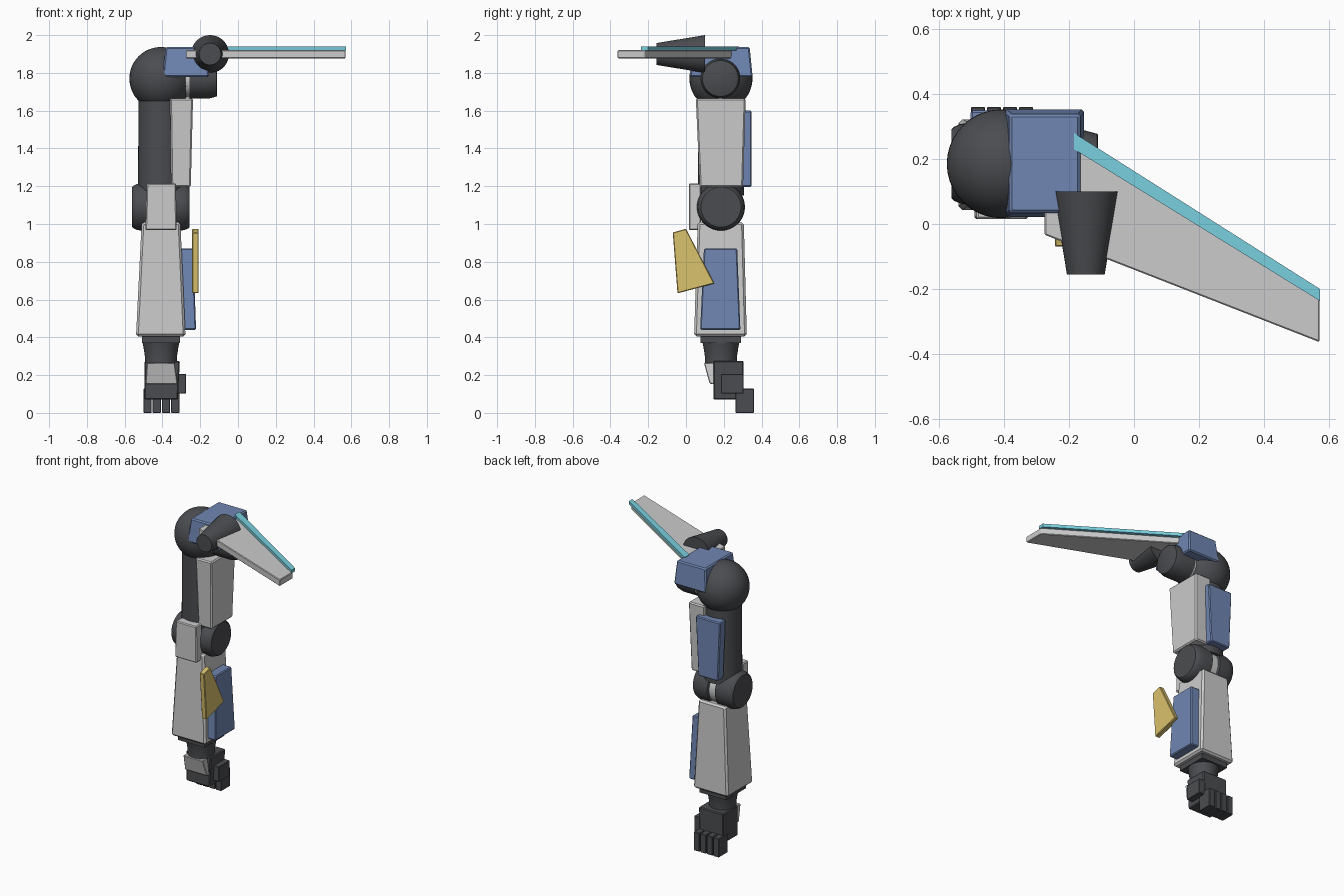
import bpy, bmesh, math
from mathutils import Matrix, Vector

if "Cube" in bpy.data.objects:
    bpy.data.objects.remove(bpy.data.objects["Cube"])


def mat(name, col):
    m = bpy.data.materials.new(name)
    m.diffuse_color = (*col, 1)
    m.use_nodes = True
    m.node_tree.nodes["Principled BSDF"].inputs["Base Color"].default_value = m.diffuse_color
    return m


WHITE = mat("light_grey", (0.65, 0.65, 0.67))
DARK = mat("dark_grey", (0.07, 0.073, 0.08))
BLUE = mat("blue", (0.16, 0.24, 0.45))
YELLOW = mat("yellow", (0.70, 0.54, 0.15))
CYAN = mat("cyan", (0.19, 0.63, 0.74))


def finish(name, bm, m, bevel=0.0, smooth=False, segments=1):
    bmesh.ops.recalc_face_normals(bm, faces=bm.faces)
    me = bpy.data.meshes.new(name)
    bm.to_mesh(me)
    bm.free()
    me.materials.append(m)
    ob = bpy.data.objects.new(name, me)
    bpy.context.collection.objects.link(ob)
    if bevel:
        b = ob.modifiers.new("bevel", 'BEVEL')
        b.width, b.segments = bevel, segments
        b.limit_method, b.angle_limit = 'ANGLE', math.radians(40)
    if smooth:
        bpy.ops.object.select_all(action='DESELECT')
        bpy.context.view_layer.objects.active = ob
        ob.select_set(True)
        bpy.ops.object.shade_smooth_by_angle(angle=math.radians(35))
    return ob


def loft(name, a, b, m, bevel=0.0):
    """Join two matching loops of points into a closed solid."""
    bm = bmesh.new()
    va = [bm.verts.new(p) for p in a]
    vb = [bm.verts.new(p) for p in b]
    bm.faces.new(va)
    bm.faces.new(vb[::-1])
    for i in range(len(va)):
        j = (i + 1) % len(va)
        bm.faces.new((va[i], va[j], vb[j], vb[i]))
    return finish(name, bm, m, bevel)


def taper(name, z0, r0, z1, r1, m, bevel=0.0):
    """Tapered block; r = (x min, x max, y min, y max) at each height."""
    def ring(r, z):
        return [(r[0], r[2], z), (r[1], r[2], z), (r[1], r[3], z), (r[0], r[3], z)]
    return loft(name, ring(r0, z0), ring(r1, z1), m, bevel)


def lathe(name, axis, origin, profile, m):
    """Revolve (distance, radius) pairs around an axis through origin."""
    bm = bmesh.new()
    rot = Vector((0, 0, 1)).rotation_difference(Vector(axis)).to_matrix()
    n, rings = 40, []
    for d, r in profile:
        rings.append([bm.verts.new(rot @ Vector((r * math.cos(2 * math.pi * i / n),
                      r * math.sin(2 * math.pi * i / n), d)) + Vector(origin))
                      for i in range(n)])
    for a, b in zip(rings, rings[1:]):
        for i in range(n):
            j = (i + 1) % n
            bm.faces.new((a[i], a[j], b[j], b[i]))
    bm.faces.new(rings[0])
    bm.faces.new(rings[-1])
    return finish(name, bm, m, smooth=True)


CX, CY = -0.408, 0.185

# Shoulder ball, joint and cap
bm = bmesh.new()
bmesh.ops.create_uvsphere(bm, u_segments=40, v_segments=24, radius=0.167,
                          matrix=Matrix.Translation((CX, CY, 1.77)))
finish("shoulder_ball", bm, DARK, smooth=True)
X = (1, 0, 0)
lathe("shoulder_ring", X, (0, CY - 0.003, 1.77), [(-0.29, 0.1), (-0.255, 0.1)], WHITE)
lathe("shoulder_joint", X, (0, CY - 0.003, 1.77),
      [(-0.258, 0.105), (-0.15, 0.105), (-0.113, 0.095), (-0.11, 0.09)], DARK)
taper("shoulder_cap", 1.777, (-0.4, -0.153, 0.02, 0.353),
      1.937, (-0.383, -0.165, 0.035, 0.337), BLUE, 0.008)

# Upper arm
lathe("upper_arm", (0, 0, 1), (CX, CY, 0),
      [(1.15, 0.122), (1.7, 0.118)], DARK)
taper("upper_arm_side_plate", 1.195, (-0.353, -0.25, 0.073, 0.302),
      1.665, (-0.36, -0.238, 0.052, 0.316), WHITE, 0.008)
taper("upper_arm_back_plate", 1.197, (-0.485, -0.335, 0.285, 0.348),
      1.6, (-0.502, -0.315, 0.285, 0.348), BLUE, 0.006)

# Elbow: two rounded drums with a light disc between
for side, s in (("left", -1), ("right", 1)):
    lathe("elbow_drum_" + side, (s, 0, 0), (CX, CY, 1.09),
          [(0.022, 0.115), (0.03, 0.127), (0.09, 0.127), (0.125, 0.122),
           (0.146, 0.113), (0.152, 0.106)], DARK)
lathe("elbow_disc", X, (CX, CY, 1.09), [(-0.035, 0.116), (0.035, 0.116)], WHITE)
taper("elbow_guard", 0.967, (-0.49, -0.325, 0.015, 0.08),
      1.215, (-0.483, -0.328, 0.015, 0.08), WHITE, 0.006)

# Forearm
taper("forearm", 0.405, (-0.54, -0.278, 0.043, 0.322),
      1.01, (-0.51, -0.305, 0.062, 0.306), WHITE, 0.012)
taper("forearm_side_plate", 0.44, (-0.3, -0.222, 0.075, 0.288),
      0.87, (-0.31, -0.237, 0.095, 0.271), BLUE, 0.006)
FIN = [(-0.07, 0.955), (0.0, 0.975), (0.15, 0.685), (-0.045, 0.633)]
loft("forearm_fin", [(-0.243, y, z) for y, z in FIN],
     [(-0.208, y, z) for y, z in FIN], YELLOW, 0.004)

# Wrist and hand
taper("wrist_collar", 0.37, (-0.508, -0.308, 0.077, 0.292),
      0.41, (-0.508, -0.308, 0.077, 0.292), DARK)
lathe("wrist", (0, 0, 1), (CX, CY, 0),
      [(0.25, 0.085), (0.30, 0.085), (0.345, 0.092), (0.385, 0.1)], DARK)
taper("palm", 0.07, (-0.495, -0.318, 0.145, 0.305),
      0.275, (-0.495, -0.308, 0.145, 0.305), DARK, 0.006)
loft("hand_guard",
     [(-0.49, 0.125, 0.155), (-0.32, 0.125, 0.155), (-0.32, 0.155, 0.15), (-0.49, 0.155, 0.15)],
     [(-0.482, 0.095, 0.265), (-0.335, 0.095, 0.265), (-0.335, 0.155, 0.265), (-0.482, 0.155, 0.265)],
     WHITE, 0.004)
r = (-0.32, -0.274, 0.185, 0.305)
taper("thumb", 0.102, r, 0.205, r, DARK, 0.003)
for i in range(4):
    x = -0.501 + i * 0.049
    r = (x, x + 0.044, 0.262, 0.36)
    taper("finger_%d" % (i + 1), 0.0, r, 0.128, r, DARK, 0.003)

# Wing blade with glowing edge and its thruster
BLADE = [(-0.275, -0.033), (0.57, -0.363), (0.57, -0.22), (-0.17, 0.245), (-0.275, 0.2)]
loft("wing_blade", [(x, y, 1.877) for x, y in BLADE],
     [(x, y, 1.921) for x, y in BLADE], WHITE, 0.004)
EDGE = [(-0.185, 0.23), (0.572, -0.237), (0.572, -0.2), (-0.185, 0.28)]
loft("wing_edge", [(x, y, 1.919) for x, y in EDGE],
     [(x, y, 1.941) for x, y in EDGE], CYAN)
lathe("thruster", (0, 1, 0), (-0.148, 0, 1.9),
      [(-0.155, 0.058), (0.1, 0.1)], DARK)
